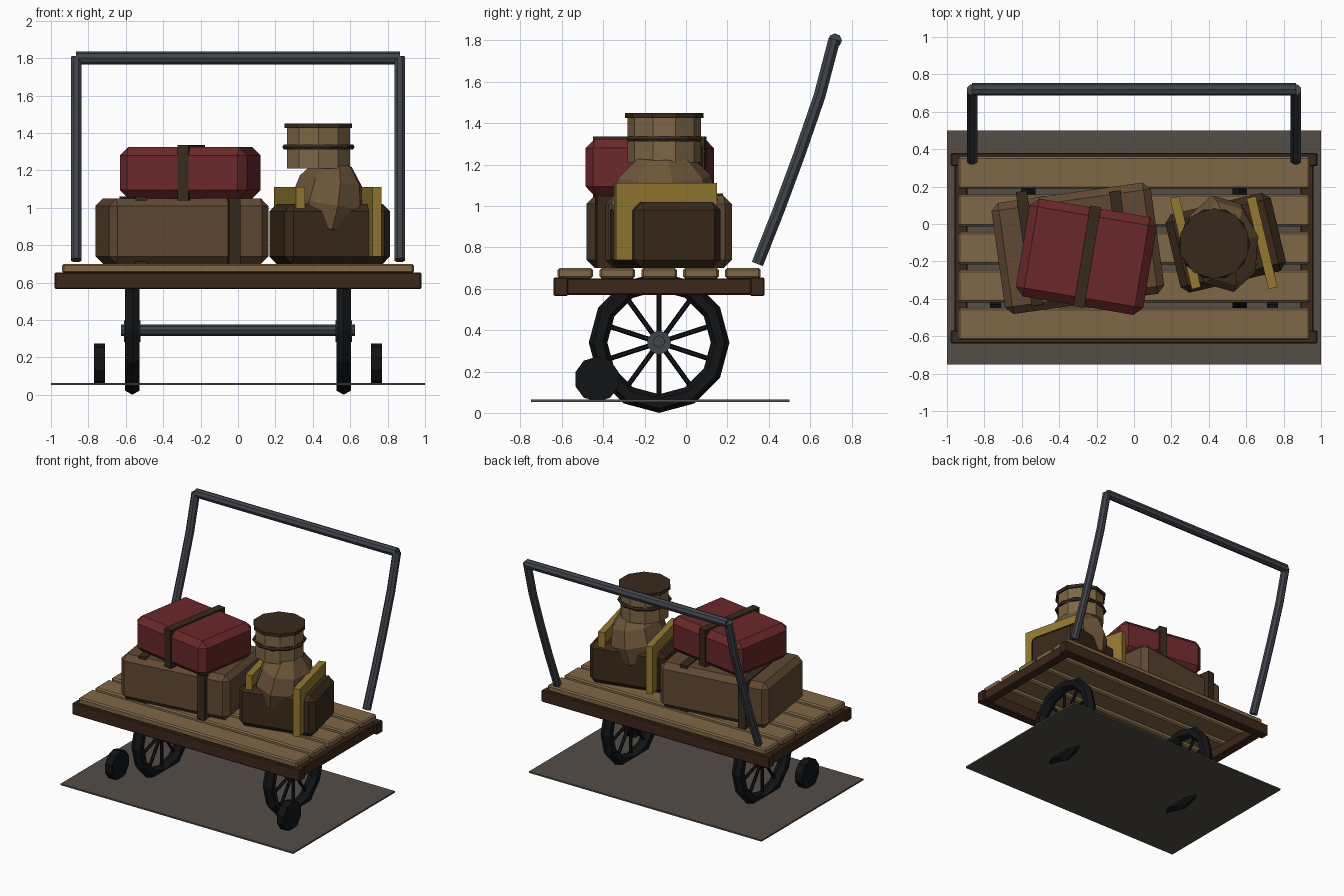
import bpy, bmesh, math
from mathutils import Vector, Matrix

if "Cube" in bpy.data.objects:
    bpy.data.objects.remove(bpy.data.objects["Cube"])


def material(name, r, g, b):
    lin = [(c / 255) ** 2.2 for c in (r, g, b)]
    m = bpy.data.materials.new(name)
    m.diffuse_color = (*lin, 1)
    m.use_nodes = True
    m.node_tree.nodes["Principled BSDF"].inputs["Base Color"].default_value = m.diffuse_color
    return m


PLANK = material("plank_wood", 126, 103, 72)
DARK = material("dark_wood", 62, 43, 32)
METAL = material("grey_metal", 66, 70, 76)
BLACK = material("black_iron", 24, 26, 28)
STONE = material("paving", 84, 78, 72)
BROWN = material("brown_leather", 96, 74, 54)
RED = material("red_leather", 106, 44, 46)
STRAP = material("strap_leather", 58, 46, 34)
TRUNK = material("trunk_leather", 60, 46, 32)
YELLOW = material("yellow_strap", 146, 120, 52)
CANVAS = material("canvas", 124, 102, 72)
SACK = material("sack_cloth", 108, 86, 60)


def finish(name, bm, mat, matrix=Matrix()):
    bmesh.ops.recalc_face_normals(bm, faces=bm.faces)
    me = bpy.data.meshes.new(name)
    bm.to_mesh(me)
    bm.free()
    me.materials.append(mat)
    ob = bpy.data.objects.new(name, me)
    ob.matrix_world = matrix
    bpy.context.collection.objects.link(ob)
    return ob


def box(name, centre, size, mat, turn=0, bevel=0):
    bm = bmesh.new()
    bmesh.ops.create_cube(bm, size=1)
    bmesh.ops.scale(bm, vec=size, verts=bm.verts)
    if bevel:
        bmesh.ops.bevel(bm, geom=bm.edges[:], offset=bevel, segments=1, affect='EDGES')
    m = Matrix.Translation(centre) @ Matrix.Rotation(math.radians(turn), 4, 'Z')
    return finish(name, bm, mat, m)


def rod(name, a, b, radius, mat, sides=8):
    a, b = Vector(a), Vector(b)
    bm = bmesh.new()
    bmesh.ops.create_cone(bm, cap_ends=True, segments=sides, radius1=radius,
                          radius2=radius, depth=(b - a).length)
    m = Matrix.Translation((a + b) / 2) @ (b - a).to_track_quat('Z', 'Y').to_matrix().to_4x4()
    return finish(name, bm, mat, m)


def sweep(name, path, radius, mat, sides=8):
    # tube in a plane of constant x
    bm = bmesh.new()
    pts = [Vector(p) for p in path]
    rings = []
    for i, p in enumerate(pts):
        t = (pts[min(i + 1, len(pts) - 1)] - pts[max(i - 1, 0)]).normalized()
        u = Vector((1, 0, 0))
        v = t.cross(u)
        angles = [math.tau * (k + .5) / sides for k in range(sides)]
        rings.append([bm.verts.new(p + radius * (math.cos(a) * u + math.sin(a) * v)) for a in angles])
    for r, s in zip(rings, rings[1:]):
        for k in range(sides):
            n = (k + 1) % sides
            bm.faces.new((r[k], r[n], s[n], s[k]))
    bm.faces.new(rings[0])
    bm.faces.new(rings[-1])
    return finish(name, bm, mat)


def torus(name, centre, major, minor, mat, seg, minor_seg, axis='Z'):
    bm = bmesh.new()
    rings = []
    for i in range(seg):
        a = math.tau * i / seg
        ring = []
        for j in range(minor_seg):
            b = math.tau * j / minor_seg
            r, h = major + minor * math.cos(b), minor * math.sin(b)
            p = (r * math.cos(a), r * math.sin(a), h)
            ring.append(bm.verts.new(p if axis == 'Z' else (p[2], p[0], p[1])))
        rings.append(ring)
    for i in range(seg):
        r, s = rings[i], rings[(i + 1) % seg]
        for j in range(minor_seg):
            n = (j + 1) % minor_seg
            bm.faces.new((r[j], r[n], s[n], s[j]))
    return finish(name, bm, mat, Matrix.Translation(centre))


# paving slab
box("ground_slab", (0, -.125, .058), (2, 1.25, .012), STONE)

# deck: frame rails and five planks
for y in (-.605, .345):
    box("long_rail", (0, y, .61), (1.96, .07, .09), DARK, bevel=.006)
for x in (-.925, .925):
    box("end_rail", (x, -.13, .61), (.07, .92, .08), DARK, bevel=.006)
for i in range(5):
    box("deck_plank", (0, -.535 + .2025 * i, .675), (1.88, .172, .05), PLANK, bevel=.01)

# axle, spoked wheels and small front wheels
WY, WZ = -.13, .34
rod("axle", (-.625, WY, WZ + .005), (.625, WY, WZ + .005), .03, METAL)
for s in (-1, 1):
    x = .565 * s
    torus("wheel_rim", (x, WY, WZ), .295, .045, BLACK, 12, 6, 'X')
    rod("wheel_hub", (x - .045, WY, WZ), (x + .045, WY, WZ), .058, METAL, 10)
    for k in range(10):
        a = math.pi / 2 + math.tau * k / 10
        c, d = math.cos(a), math.sin(a)
        rod("wheel_spoke", (x, WY + .04 * c, WZ + .04 * d),
            (x, WY + .28 * c, WZ + .28 * d), .012, BLACK, 6)
    rod("small_wheel", (.71 * s, -.43, .163), (.77 * s, -.43, .163), .11, BLACK, 10)

# push handle
for s in (-1, 1):
    x = .865 * s
    sweep("handle_post", [(x, .345, .72), (x, .448, .98), (x, .548, 1.25),
                          (x, .645, 1.53), (x, .717, 1.805)], .031, METAL)
rod("handle_bar", (-.865, .72, 1.80), (.865, .72, 1.80), .034, METAL)

# large brown case with two straps
box("brown_case", (-.30, -.13, .875), (.86, .60, .35), BROWN, 8, .04)
for x in (-.56, -.06):
    box("brown_case_strap", (x, -.13, .88), (.06, .615, .36), STRAP, 8)

# red case on top
box("red_case", (-.255, -.175, 1.187), (.69, .53, .275), RED, -9.5, .045)
box("red_case_strap", (-.25, -.175, 1.187), (.06, .545, .297), STRAP, -9.5)

# dark trunk with yellow straps
box("dark_trunk", (.49, -.10, .86), (.58, .43, .32), TRUNK, 13.5, .04)
for x in (.275, .685):
    box("trunk_strap", (x, -.10, .925), (.05, .50, .37), YELLOW, 13.5)

# soft sack and round box on the trunk
bm = bmesh.new()
bmesh.ops.create_uvsphere(bm, u_segments=8, v_segments=6, radius=1)
bmesh.ops.scale(bm, vec=(.20, .265, .25), verts=bm.verts)
finish("sack", bm, SACK, Matrix.Translation((.475, -.105, 1.02))
       @ Matrix.Rotation(math.radians(10), 4, 'Y') @ Matrix.Rotation(math.radians(13), 4, 'Z'))
rod("round_box", (.43, -.105, 1.21), (.43, -.105, 1.43), .177, CANVAS, 10)
torus("round_box_band", (.43, -.105, 1.325), .178, .015, STRAP, 10, 6)
rod("round_box_lid", (.43, -.105, 1.425), (.43, -.105, 1.45), .19, STRAP, 10)
